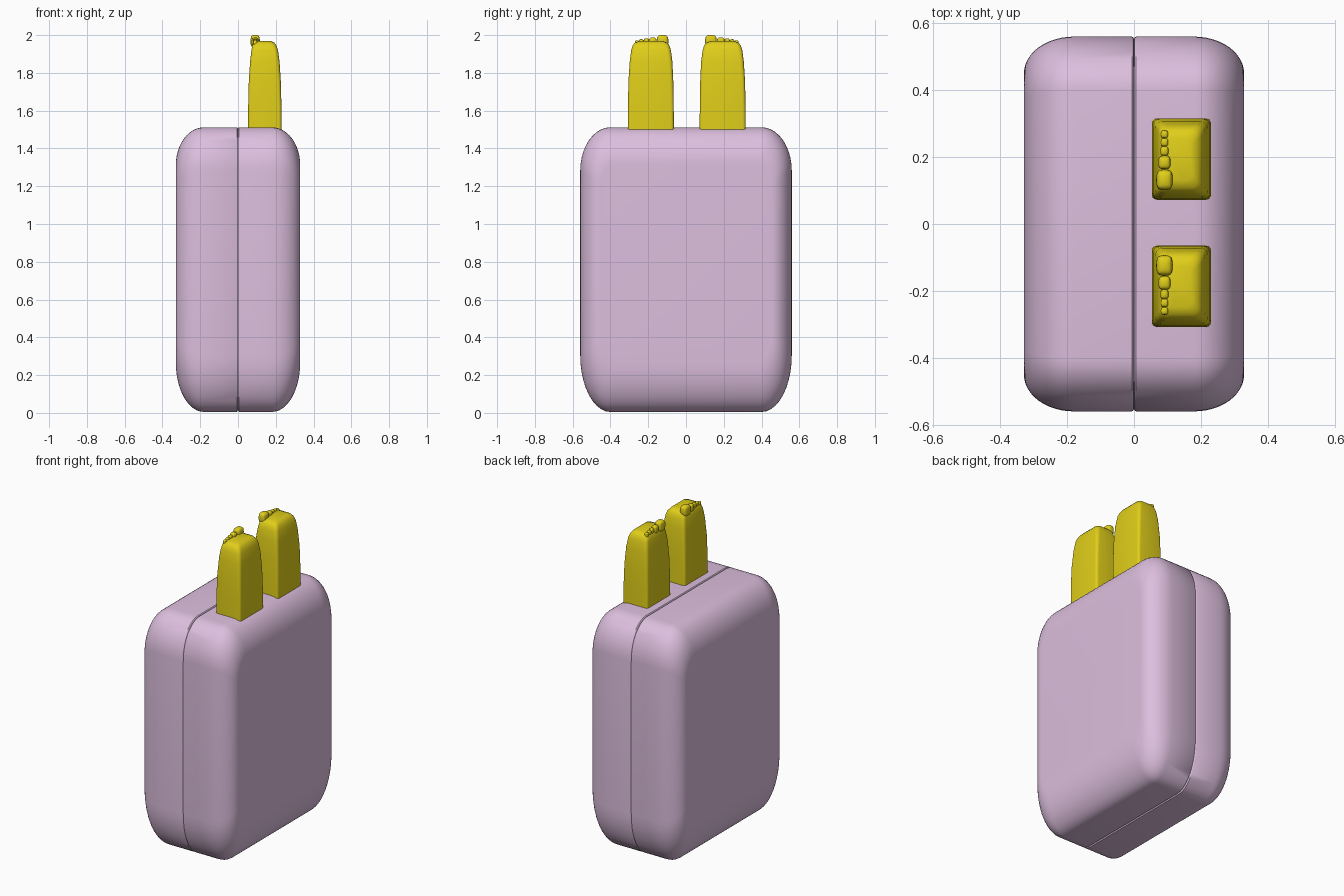
import bpy, bmesh
from math import sin, cos, pi, radians

if "Cube" in bpy.data.objects:
    bpy.data.objects.remove(bpy.data.objects["Cube"])


def material(name, rgb):
    m = bpy.data.materials.new(name)
    m.diffuse_color = (*rgb, 1)
    m.use_nodes = True
    m.node_tree.nodes["Principled BSDF"].inputs["Base Color"].default_value = m.diffuse_color
    return m


pink = material("pink", (0.72, 0.52, 0.73))
yellow = material("yellow", (0.75, 0.62, 0.01))


def ring(u0, u1, v0, v1, ru, rv_low, rv_high, n=10):
    """Rounded rectangle with elliptical corners."""
    pts = []
    for cu, cv, rv, start in ((u1 - ru, v1 - rv_high, rv_high, 0), (u0 + ru, v1 - rv_high, rv_high, 1),
                              (u0 + ru, v0 + rv_low, rv_low, 2), (u1 - ru, v0 + rv_low, rv_low, 3)):
        for i in range(n + 1):
            a = (start + i / n) * pi / 2
            pts.append((cu + ru * cos(a), cv + rv * sin(a)))
    return pts


def loft(name, rings, mat, angle=40):
    """Skin a list of equal-length 3D rings and cap both ends."""
    bm = bmesh.new()
    loops = [[bm.verts.new(p) for p in r] for r in rings]
    for a, b in zip(loops, loops[1:]):
        for i in range(len(a)):
            j = (i + 1) % len(a)
            bm.faces.new((a[i], a[j], b[j], b[i]))
    bm.faces.new(loops[0][::-1])
    bm.faces.new(loops[-1])
    bmesh.ops.recalc_face_normals(bm, faces=bm.faces)
    me = bpy.data.meshes.new(name)
    bm.to_mesh(me)
    bm.free()
    me.materials.append(mat)
    ob = bpy.data.objects.new(name, me)
    bpy.context.collection.objects.link(ob)
    bpy.context.view_layer.objects.active = ob
    ob.select_set(True)
    bpy.ops.object.shade_smooth_by_angle(angle=radians(angle))
    ob.select_set(False)
    return ob


# case halves meeting at a fine seam
def case_half(name, side):
    rings = []
    stations = [(0.0, 0.06), (0.002, 0.02), (0.006, 0.0)]
    stations += [(0.18 + 0.149 * sin(t), 1 - cos(t)) for t in [k / 12 * pi / 2 for k in range(13)]]
    for x, i in stations:
        r = ring(-0.56 + 0.11 * i, 0.56 - 0.11 * i, 0.005 + 0.26 * i, 1.512 - 0.2 * i,
                 0.16 - 0.08 * i, 0.3 - 0.16 * i, 0.23 - 0.12 * i)
        rings.append([(side * x, y, z) for y, z in r])
    loft(name, rings, pink)


case_half("case_half_left", -1)
case_half("case_half_right", 1)

# feet poking out of the top: z, x0, x1, y0, y1, corner radius
SECTIONS = [(1.45, 0.053, 0.230, 0.068, 0.312, 0.015), (1.62, 0.054, 0.230, 0.069, 0.311, 0.016),
            (1.75, 0.057, 0.227, 0.071, 0.309, 0.018), (1.86, 0.064, 0.220, 0.076, 0.302, 0.020),
            (1.92, 0.071, 0.212, 0.084, 0.294, 0.022), (1.945, 0.076, 0.203, 0.092, 0.286, 0.024),
            (1.96, 0.083, 0.192, 0.104, 0.274, 0.024), (1.968, 0.094, 0.175, 0.125, 0.253, 0.024)]
# toes: y, z, width x, width y, height
TOES = [(0.128, 1.967, 0.048, 0.060, 0.066), (0.180, 1.964, 0.036, 0.040, 0.046),
        (0.214, 1.964, 0.024, 0.028, 0.036), (0.240, 1.962, 0.022, 0.024, 0.032),
        (0.264, 1.957, 0.022, 0.022, 0.030)]

for label, s in (("back", 1), ("front", -1)):
    rings = [[(x, 0.004 + s * y, z) for x, y in ring(x0, x1, y0, y1, r, r, r, 4)]
             for z, x0, x1, y0, y1, r in SECTIONS]
    loft("foot_" + label, rings, yellow, 60)
    for k, (y, z, wx, wy, h) in enumerate(TOES):
        bpy.ops.mesh.primitive_cube_add(size=1.25, location=(0.091, 0.004 + s * y, z))
        toe = bpy.context.object
        toe.name = f"toe_{label}_{k + 1}"
        toe.scale = (wx, wy, h)
        bev = toe.modifiers.new("bevel", 'BEVEL')
        bev.affect = 'EDGES'
        bev.offset_type = 'PERCENT'
        bev.width = 20
        sub = toe.modifiers.new("smooth", 'SUBSURF')
        sub.levels = sub.render_levels = 2
        toe.scale = (wx * 0.85, wy * 0.85, h * 0.85)
        toe.data.materials.append(yellow)
        bpy.ops.object.shade_smooth()
        toe.select_set(False)
